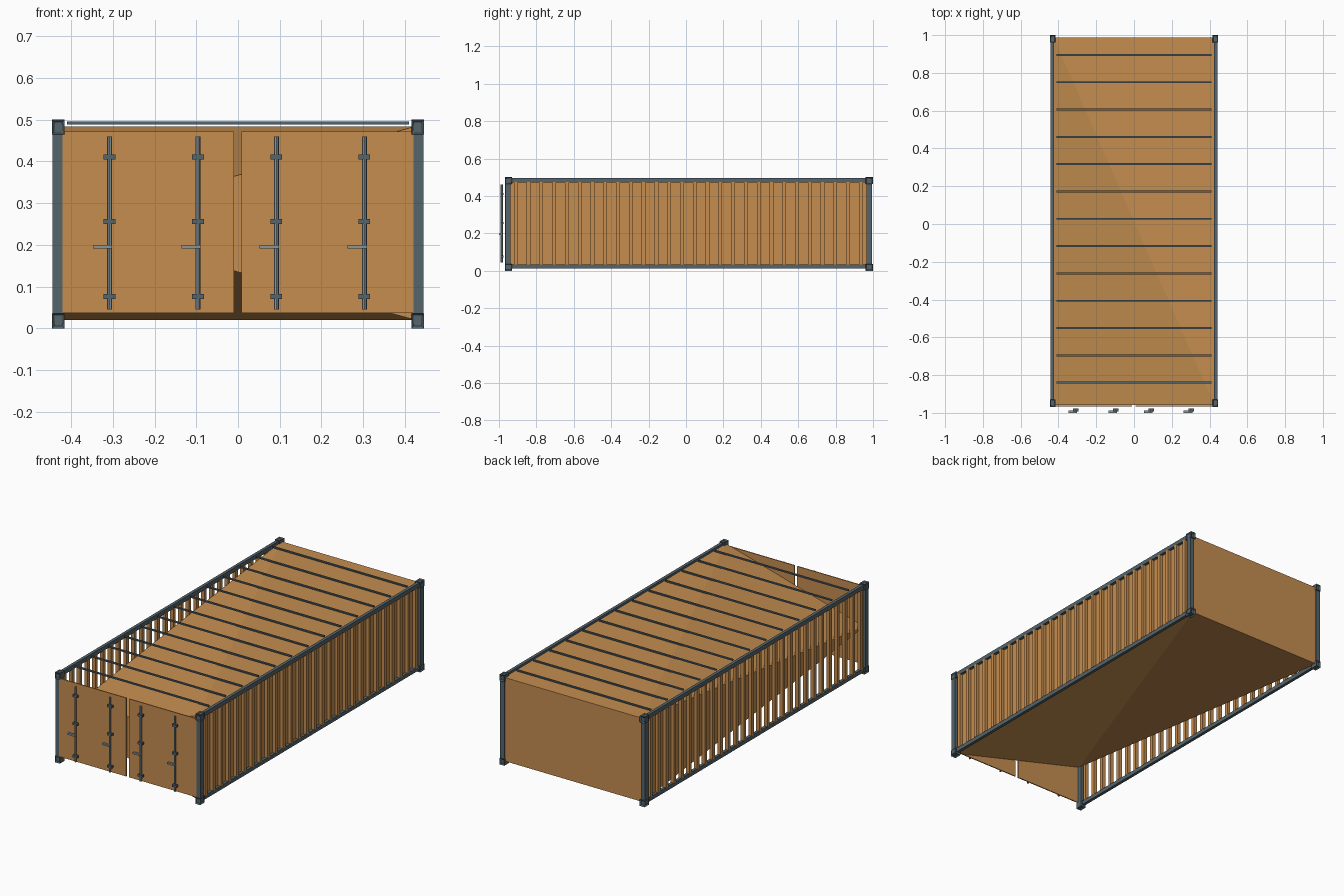
import bpy, bmesh
from mathutils import Matrix, Vector

if "Cube" in bpy.data.objects:
    bpy.data.objects.remove(bpy.data.objects["Cube"])


def material(name, rgb):
    m = bpy.data.materials.new(name)
    m.diffuse_color = (*rgb, 1)
    m.use_nodes = True
    m.node_tree.nodes["Principled BSDF"].inputs["Base Color"].default_value = m.diffuse_color
    return m


ORANGE = material("orange_paint", (0.56, 0.27, 0.08))
SLATE = material("slate_steel", (0.09, 0.13, 0.15))
STEEL = material("bare_steel", (0.25, 0.31, 0.33))


def finish(name, bm, mat):
    bmesh.ops.recalc_face_normals(bm, faces=bm.faces)
    me = bpy.data.meshes.new(name)
    bm.to_mesh(me)
    bm.free()
    me.materials.append(mat)
    ob = bpy.data.objects.new(name, me)
    bpy.context.collection.objects.link(ob)
    return ob


def add_box(bm, x0, x1, y0, y1, z0, z1):
    mat = (Matrix.Translation(((x0 + x1) / 2, (y0 + y1) / 2, (z0 + z1) / 2))
           @ Matrix.Diagonal((abs(x1 - x0), y1 - y0, z1 - z0, 1)))
    return bmesh.ops.create_cube(bm, size=1, matrix=mat)["verts"]


def boxes(name, specs, mat):
    bm = bmesh.new()
    for s in specs:
        add_box(bm, *s)
    return finish(name, bm, mat)


# Body shell: its front left edge is collapsed to one point at mid height
X, YF, YB, Z0, Z1 = 0.425, -0.957, 0.988, 0.02, 0.484
bm = bmesh.new()
v = bm.verts.new
tip = v((-X, YF, 0.25))
fr0, fr1 = v((X, YF, Z0)), v((X, YF, Z1))
br0, br1 = v((X, YB, Z0)), v((X, YB, Z1))
bl0, bl1 = v((-X, YB, Z0)), v((-X, YB, Z1))
for f in ((fr0, br0, br1, fr1), (br0, bl0, bl1, br1), (tip, fr0, fr1),
          (tip, bl1, bl0), (fr1, br1, bl1), (fr1, bl1, tip),
          (tip, bl0, br0), (tip, br0, fr0)):
    bm.faces.new(f)
finish("body_shell", bm, ORANGE)

# Side ribs
N = 28
ribs = []
for s in (-1, 1):
    for i in range(N):
        y = -0.91 + i * 1.845 / (N - 1)
        ribs.append((s * 0.423, s * 0.443, y - 0.01, y + 0.01, 0.033, 0.475))
boxes("side_ribs", ribs, ORANGE)

# Roof bows
boxes("roof_bows", [(-0.41, 0.41, y - 0.005, y + 0.005, 0.489, 0.496)
                    for y in (-0.84 + 0.1446 * i for i in range(13))], SLATE)

# Long side rails
boxes("side_rails", [(s * 0.424, s * 0.441, -0.955, 0.985, a, b)
                     for s in (-1, 1) for a, b in ((0.012, 0.034), (0.473, 0.496))], SLATE)

# Corner posts
boxes("corner_posts", [(s * 0.42, s * 0.445, y - 0.014, y + 0.014, 0.01, 0.49)
                       for s in (-1, 1) for y in (-0.951, 0.98)], SLATE)

# Corner castings with recessed outer faces
bm = bmesh.new()
for s in (-1, 1):
    for y, e in ((-0.949, -1), (0.98, 1)):
        for z0, z1, t in ((0, 0.035, -1), (0.465, 0.5, 1)):
            verts = add_box(bm, s * 0.416, s * 0.446, y - 0.02, y + 0.02, z0, z1)
            bm.normal_update()
            outward = Vector((s, e, t))
            faces = {f for w in verts for f in w.link_faces if f.normal.dot(outward) > 0.5}
            bmesh.ops.inset_individual(bm, faces=list(faces), thickness=0.008, depth=-0.006)
finish("corner_castings", bm, SLATE)

# Doors
boxes("doors", [(-0.421, -0.01, -0.967, -0.961, 0.037, 0.472),
                (0.008, 0.421, -0.967, -0.961, 0.037, 0.472)], ORANGE)

# Locking bars with their brackets and handles
BARS = (-0.308, -0.096, 0.092, 0.303)
bm = bmesh.new()
for x in BARS:
    bmesh.ops.create_cone(bm, cap_ends=True, segments=8, radius1=0.006, radius2=0.006,
                          depth=0.415, matrix=Matrix.Translation((x, -0.985, 0.2525)))
finish("locking_bars", bm, STEEL)
boxes("bar_brackets", [(x - 0.014, x + 0.014, -0.993, -0.977, z - 0.006, z + 0.006)
                       for x in BARS for z in (0.076, 0.256, 0.411)], SLATE)
boxes("bar_handles", [(x - 0.04, x + 0.006, -1.0, -0.988, 0.191, 0.2)
                      for x in BARS], STEEL)
